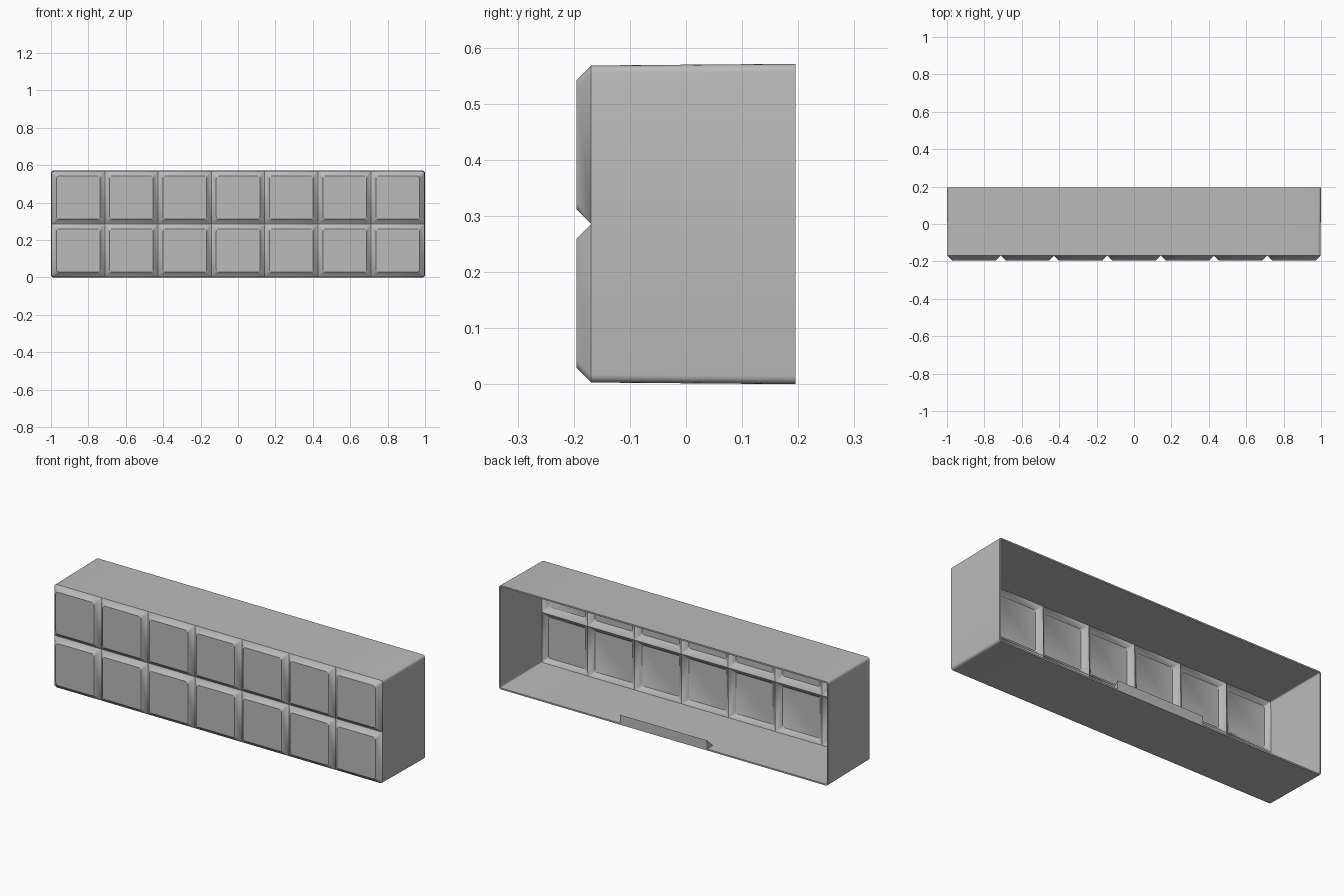
import bpy, bmesh, math
from mathutils import Vector

if "Cube" in bpy.data.objects:
    bpy.data.objects.remove(bpy.data.objects["Cube"])

COLS, ROWS = 7, 2
WIDTH, HEIGHT = 1.994, 0.565          # front size, walls flare slightly to the back
FULL_W, FULL_H = 2.0, 0.571
FRONT, GROOVE, BACK = -0.195, -0.169, 0.195
CHAMFER, WALL, SEG = 0.026, 0.008, 4

grey = bpy.data.materials.new("light grey")
grey.use_nodes = True
colour = (0.5, 0.5, 0.5, 1)
grey.diffuse_color = colour
grey.node_tree.nodes["Principled BSDF"].inputs["Base Color"].default_value = colour


def make_object(name, bm):
    mesh = bpy.data.meshes.new(name)
    bm.to_mesh(mesh)
    bm.free()
    obj = bpy.data.objects.new(name, mesh)
    mesh.materials.append(grey)
    bpy.context.collection.objects.link(obj)
    bpy.ops.object.select_all(action='DESELECT')
    obj.select_set(True)
    bpy.context.view_layer.objects.active = obj
    return obj


def rounded_loop(bm, cx, cz, hx, hz, y, radius):
    """Rectangle loop with a radius chosen per corner."""
    verts = []
    for k, (sx, sz) in enumerate([(1, 1), (-1, 1), (-1, -1), (1, -1)]):
        r = radius(sx, sz)
        for i in range(SEG + 1):
            a = math.pi / 2 * (k + i / SEG)
            verts.append(bm.verts.new((cx + sx * (hx - r) + r * math.cos(a), y,
                                       cz + sz * (hz - r) + r * math.sin(a))))
    return verts


# Front sheet of chamfered tiles with V grooves between them
bm = bmesh.new()
hx, hz = WIDTH / COLS / 2, HEIGHT / ROWS / 2
for c in range(COLS):
    for r in range(ROWS):
        cx = (2 * c + 1 - COLS) * hx
        cz = (2 * r + 1 - ROWS) * hz

        def base_radius(sx, sz):
            corner = c == (COLS - 1 if sx > 0 else 0) and r == (ROWS - 1 if sz > 0 else 0)
            return 0.014 if corner else 0.0

        base = rounded_loop(bm, cx, cz, hx, hz, GROOVE, base_radius)
        face = rounded_loop(bm, cx, cz, hx - CHAMFER, hz - CHAMFER, FRONT,
                            lambda sx, sz: 0.014)
        bm.faces.new(face)
        n = len(base)
        for i in range(n):
            j = (i + 1) % n
            bm.faces.new((base[i], base[j], face[j], face[i]))
bmesh.ops.remove_doubles(bm, verts=bm.verts, dist=1e-5)

# Side walls drawn back from the rim of the sheet, open at the back
rim = [e for e in bm.edges if e.is_boundary]
new = bmesh.ops.extrude_edge_only(bm, edges=rim)["geom"]
for v in (g for g in new if isinstance(g, bmesh.types.BMVert)):
    v.co = Vector((v.co.x * FULL_W / WIDTH, BACK, v.co.z * FULL_H / HEIGHT))
bmesh.ops.translate(bm, verts=bm.verts, vec=(0, 0, FULL_H / 2))
bmesh.ops.recalc_face_normals(bm, faces=bm.faces)
front = min(bm.faces, key=lambda f: f.calc_center_median().y)
if front.normal.y > 0:
    bmesh.ops.reverse_faces(bm, faces=bm.faces)

shell = make_object("tiled_shell", bm)
solid = shell.modifiers.new("wall_thickness", 'SOLIDIFY')
solid.thickness = WALL
solid.offset = -1
bpy.ops.object.modifier_apply(modifier=solid.name)
bpy.ops.object.shade_smooth_by_angle(angle=math.radians(30))

# Wedge catch on the floor at the back edge
bm = bmesh.new()
profile = [(BACK, 0.002), (BACK, 0.055), (BACK - 0.055, 0.004)]
ends = [[bm.verts.new((x, y, z)) for y, z in profile] for x in (-0.265, 0.265)]
for end in ends:
    bm.faces.new(end)
for i in range(3):
    j = (i + 1) % 3
    bm.faces.new((ends[0][i], ends[0][j], ends[1][j], ends[1][i]))
bmesh.ops.recalc_face_normals(bm, faces=bm.faces)
make_object("floor_catch", bm)
